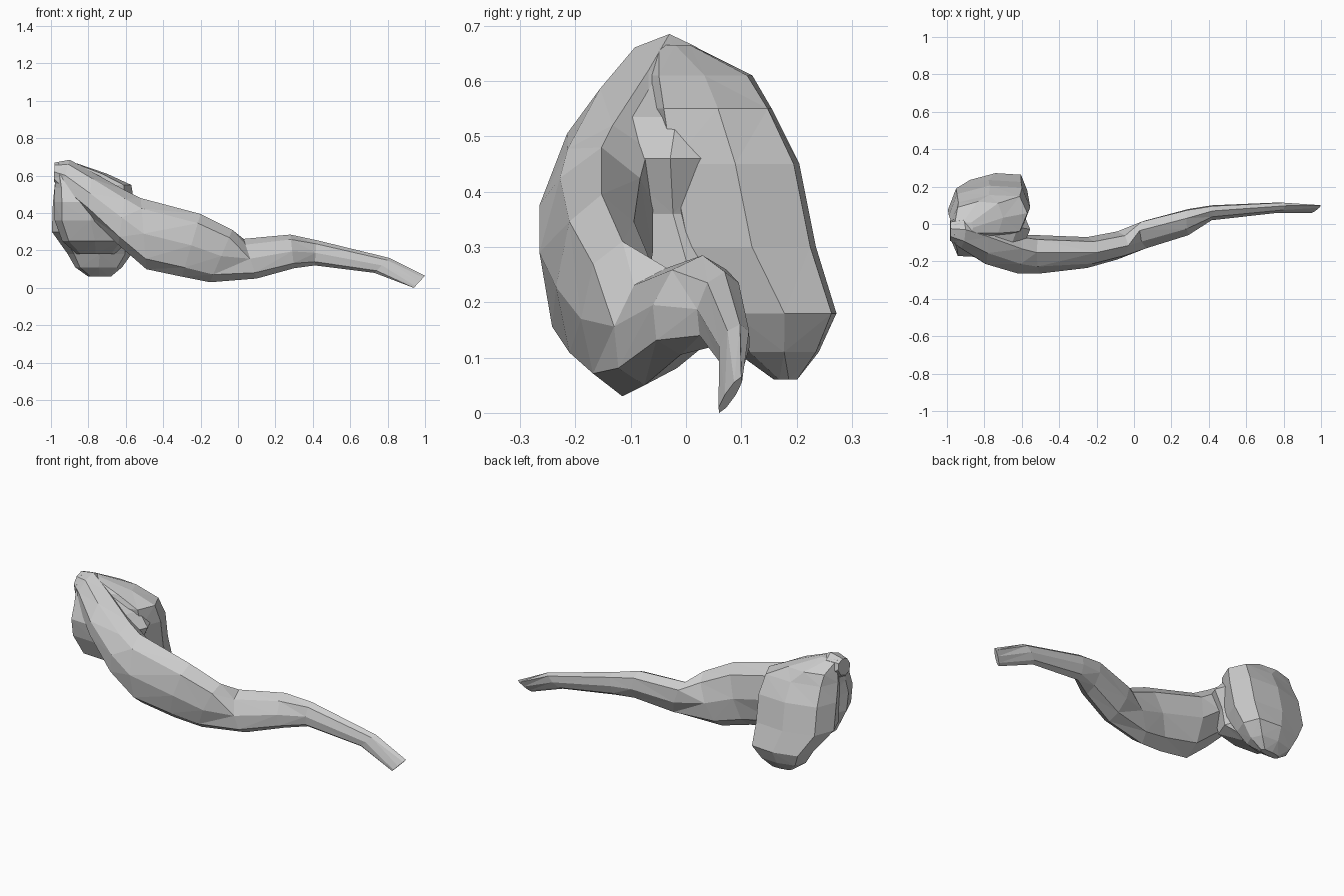
import bpy, bmesh, math

if "Cube" in bpy.data.objects:
    bpy.data.objects.remove(bpy.data.objects["Cube"])

SIDES = 8


def loft(name, rings):
    """Skin a list of rings (each a list of points) and cap both ends."""
    bm = bmesh.new()
    loops = [[bm.verts.new(p) for p in ring] for ring in rings]
    for a, b in zip(loops, loops[1:]):
        for i in range(SIDES):
            j = (i + 1) % SIDES
            bm.faces.new((a[i], a[j], b[j], b[i]))
    bm.faces.new(loops[0])
    bm.faces.new(loops[-1])
    bmesh.ops.triangulate(bm, faces=bm.faces[:])
    bmesh.ops.recalc_face_normals(bm, faces=bm.faces[:])
    mesh = bpy.data.meshes.new(name)
    bm.to_mesh(mesh)
    bm.free()
    obj = bpy.data.objects.new(name, mesh)
    bpy.context.collection.objects.link(obj)
    return obj


def circle(full=1.0):
    """Unit octagon; full > 1 makes it boxier."""
    for i in range(SIDES):
        t = math.tau * i / SIDES
        f = full if i % 2 else 1
        yield math.cos(t) * f, math.sin(t) * f


def limb_ring(xb, xt, y0, y1, z0, z1, lean):
    return [((xb + xt) / 2 + s * (xt - xb) / 2,
             (y0 + y1) / 2 + c * (y1 - y0) / 2 + lean * s,
             (z0 + z1) / 2 + s * (z1 - z0) / 2) for c, s in circle()]


def lobe_ring(z, x0, x1, y0, y1):
    hx, hy = (x1 - x0) / 2, (y1 - y0) / 2
    return [((x0 + x1) / 2 + c * hx,
             (y0 + y1) / 2 + s * hy + 0.1 * c * hx, z)
            for c, s in circle(1.13)]


# Long tapering limb: x at bottom, x at top, y range, z range, lean of the top
limb = loft("limb", [limb_ring(*r) for r in (
    (.94, 1.0, .07, .09, 0, .065, .02),
    (.73, .81, .06, .115, .08, .16, .01),
    (.41, .42, .02, .10, .12, .255, .01),
    (.30, .28, -.06, .08, .105, .285, .02),
    (.10, .03, -.13, .02, .05, .262, .02),
    (-.15, -.03, -.19, -.04, .03, .31, 0),
    (-.30, -.20, -.235, -.07, .06, .395, 0),
    (-.49, -.52, -.265, -.06, .10, .48, .01),
    (-.64, -.60, -.265, -.06, .23, .52, .03),
    (-.80, -.78, -.215, -.0, .39, .62, .04),
    (-.95, -.90, -.13, .03, .52, .685, .02),
    (-.985, -.98, -.09, .02, .57, .67, .01))])

# Drooping lobe folded back behind the thick end: z, x range, y range
lobe = loft("lobe", [lobe_ring(*r) for r in (
    (.06, -.80, -.68, .16, .20),
    (.11, -.87, -.62, .09, .24),
    (.18, -.91, -.57, .05, .272),
    (.30, -.995, -.56, -.04, .235),
    (.45, -.99, -.555, -.07, .205),
    (.55, -.98, -.57, -.08, .155),
    (.61, -.97, -.70, -.08, .12),
    (.665, -.97, -.86, -.06, .01))])

# Web that fills the fold: recessed below, overhanging above
web = loft("web", [lobe_ring(*r) for r in (
    (.18, -.86, -.66, .02, .12),
    (.25, -.94, -.59, -.12, .10),
    (.36, -.98, -.60, -.165, .08),
    (.46, -.985, -.555, -.18, .08),
    (.535, -.98, -.62, -.15, .08),
    (.625, -.975, -.80, -.11, .05))])

# Fuse everything into one skin
bpy.context.view_layer.objects.active = limb
for part in (lobe, web):
    mod = limb.modifiers.new("fuse", 'BOOLEAN')
    mod.operation = 'UNION'
    mod.solver = 'EXACT'
    mod.object = part
    bpy.ops.object.modifier_apply(modifier=mod.name)
    bpy.data.objects.remove(part)
